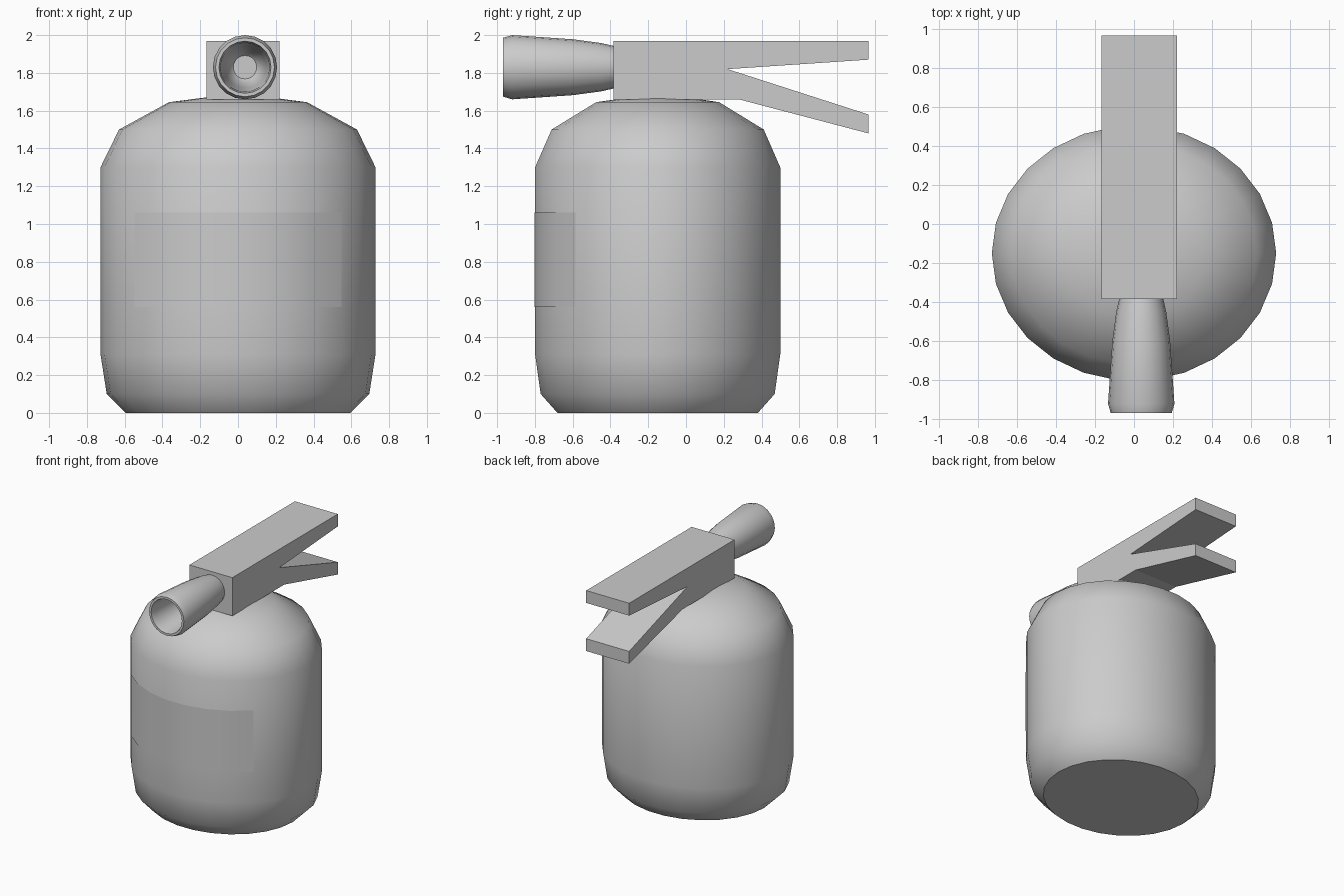
import bpy, bmesh
from math import sin, cos, pi, radians

if "Cube" in bpy.data.objects:
    bpy.data.objects.remove(bpy.data.objects["Cube"])


def finish(name, bm, smooth=None, fix=True):
    if fix:
        bmesh.ops.recalc_face_normals(bm, faces=bm.faces)
    me = bpy.data.meshes.new(name)
    bm.to_mesh(me)
    bm.free()
    ob = bpy.data.objects.new(name, me)
    bpy.context.collection.objects.link(ob)
    if smooth:
        bpy.ops.object.select_all(action='DESELECT')
        ob.select_set(True)
        bpy.context.view_layer.objects.active = ob
        bpy.ops.object.shade_smooth_by_angle(angle=radians(smooth))
    return ob


def loft(bm, rings, caps):
    loops = [[bm.verts.new(p) for p in ring] for ring in rings]
    n = len(loops[0])
    for a, b in zip(loops, loops[1:]):
        for i in range(n):
            j = (i + 1) % n
            bm.faces.new((a[i], a[j], b[j], b[i]))
    for c in caps:
        bm.faces.new(loops[c])


# Tank: oval cross-section with 26 sides
N, CY, ASPECT, R = 26, -0.15, 0.898, 0.728


def oval(r, z):
    return [(r * cos(2 * pi * i / N), CY + ASPECT * r * sin(2 * pi * i / N), z)
            for i in range(N)]


profile = [(0.595, 0), (0.695, 0.10), (R, 0.31), (R, 1.30),
           (0.63, 1.50), (0.365, 1.645), (0.14, 1.674)]
bm = bmesh.new()
loft(bm, [oval(r, z) for r, z in profile], (0, -1))
finish("tank", bm, 40)

# Label: thin patch wrapping seven front facets
bm = bmesh.new()
low, high = [[bm.verts.new(p) for p in oval(R + 0.004, z)[16:24]] for z in (0.56, 1.06)]
for i in range(7):
    bm.faces.new((low[i], low[i + 1], high[i + 1], high[i]))
for v in [v for v in bm.verts if not v.link_faces]:
    bm.verts.remove(v)
finish("front_label", bm, 40, fix=False)

# Valve block with the two squeeze levers, as one side profile
side = [(-0.385, 1.66), (0.28, 1.66), (0.965, 1.48), (0.965, 1.58),
        (0.22, 1.82), (0.965, 1.87), (0.965, 1.97), (-0.385, 1.97)]
bm = bmesh.new()
loft(bm, [[(x, y, z) for y, z in side] for x in (-0.166, 0.219)], (0, 1))
finish("valve_and_levers", bm)

# Hollow nozzle
M = 20
nozzle = [(-0.38, 0.112), (-0.45, 0.128), (-0.60, 0.148), (-0.92, 0.17), (-0.968, 0.156),
          (-0.968, 0.138), (-0.93, 0.13), (-0.60, 0.11), (-0.47, 0.08), (-0.45, 0.062)]
bm = bmesh.new()
loft(bm, [[(0.037 + r * cos(2 * pi * i / M), y, 1.83 + r * sin(2 * pi * i / M))
           for i in range(M)] for y, r in nozzle], (0, -1))
finish("nozzle", bm, 35)
